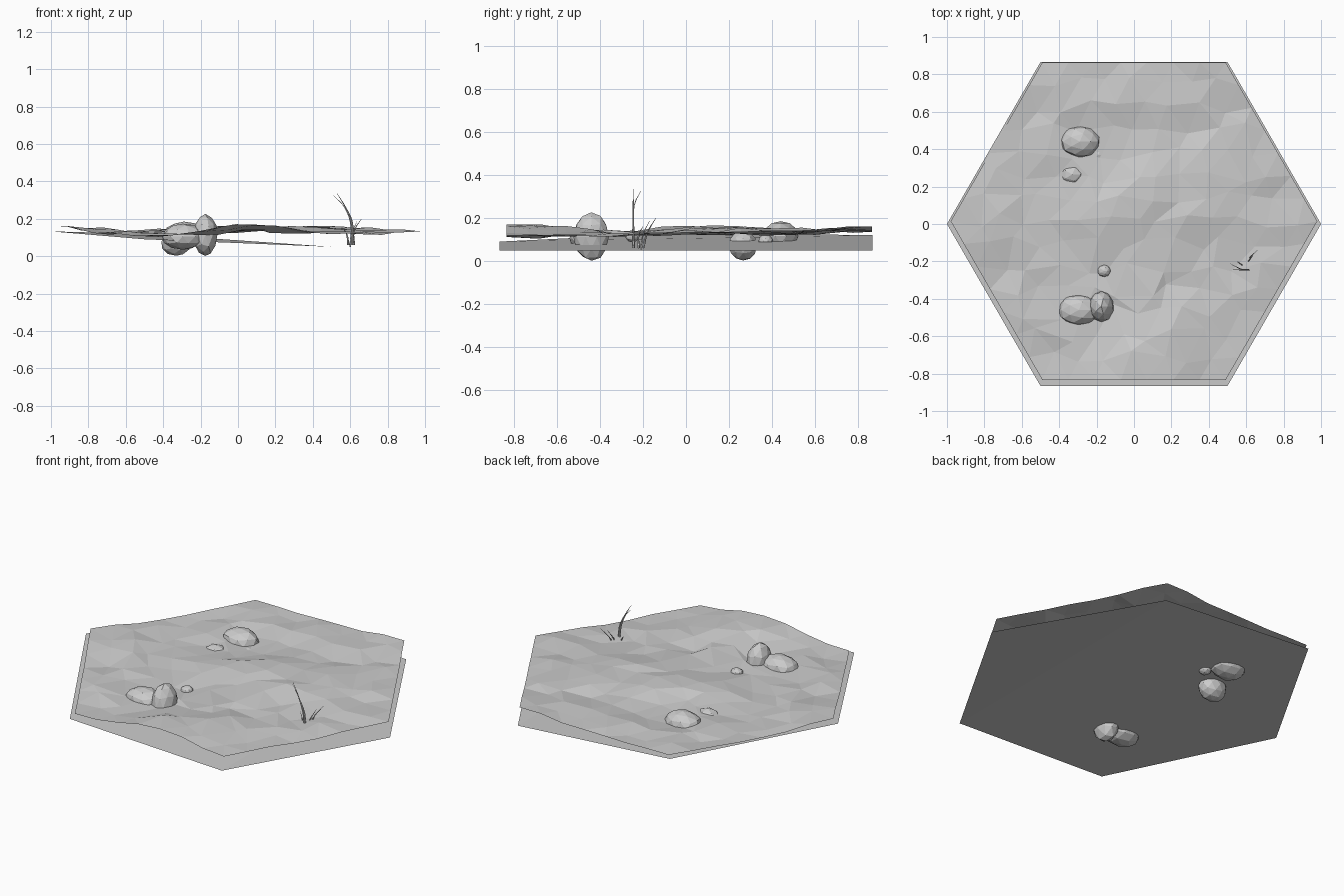
import bpy, bmesh, math, random
from mathutils import Vector

random.seed(11)
cube = bpy.data.objects.get("Cube")
if cube:
    bpy.data.objects.remove(cube, do_unlink=True)

# One plain stone colour for everything
grey = bpy.data.materials.new("plain_grey")
grey.use_nodes = True
colour = (0.6, 0.6, 0.6, 1)
grey.diffuse_color = colour
bsdf = next(n for n in grey.node_tree.nodes if n.type == 'BSDF_PRINCIPLED')
bsdf.inputs["Base Color"].default_value = colour


def add_object(name, bm):
    mesh = bpy.data.meshes.new(name)
    bm.to_mesh(mesh)
    bm.free()
    mesh.materials.append(grey)
    obj = bpy.data.objects.new(name, mesh)
    bpy.context.collection.objects.link(obj)
    return obj


def base_height(x, y):
    return 0.05 + max(0, 0.5 - x) * (0.055 + 0.017 * y)


# Thin hexagonal base sheet, flat on the right and rising to the left
bm = bmesh.new()
ring = []
for k in range(6):
    x, y = math.cos(k * math.pi / 3), math.sin(k * math.pi / 3)
    ring.append(bm.verts.new((x, y, base_height(x, y))))
for face in ((0, 1, 5), (1, 2, 4, 5), (2, 3, 4)):
    bm.faces.new([ring[k] for k in face])
add_object("base_sheet", bm)

# Hills and dips that shape the ground
hills = [(-0.98, 0, 0.165), (-0.5, -0.84, 0.11), (0.5, -0.84, 0.12),
         (0.98, 0, 0.13), (0.5, 0.86, 0.165), (-0.5, 0.86, 0.14),
         (0.1, -0.75, 0.175), (0.1, 0.1, 0.165), (-0.65, 0.3, 0.125),
         (-0.65, -0.4, 0.12), (-0.2, -0.45, 0.11), (0.2, 0.5, 0.13),
         (0.5, 0.3, 0.155), (0.5, -0.3, 0.125), (0, 0.85, 0.14),
         (0.75, 0.45, 0.135), (0.75, -0.43, 0.115), (-0.25, 0.4, 0.125)]


def ground_height(x, y):
    total = weight = 0
    for hx, hy, hz in hills:
        w = 1 / (((x - hx) ** 2 + (y - hy) ** 2) ** 1.5 + 0.002)
        total += w * hz
        weight += w
    return total / weight


# Rough triangulated ground sheet
STEPS, RADIUS = 7, 0.98
cell = RADIUS / STEPS
bm = bmesh.new()
grid = {}
for i in range(-STEPS, STEPS + 1):
    for j in range(-STEPS, STEPS + 1):
        if abs(i + j) > STEPS:
            continue
        x, y = (i + j / 2) * cell, j * cell * math.sqrt(3) / 2 + 0.015
        inside = max(abs(i), abs(j), abs(i + j)) < STEPS
        if inside:
            x += random.uniform(-0.3, 0.3) * cell
            y += random.uniform(-0.3, 0.3) * cell
        z = ground_height(x, y) + random.uniform(-0.013, 0.013) * (1 if inside else 0.3)
        grid[i, j] = bm.verts.new((x, y, max(z, base_height(x, y) + 0.005)))
for i, j in grid:
    for tri in (((i, j), (i + 1, j), (i, j + 1)),
                ((i + 1, j), (i + 1, j - 1), (i, j))):
        if all(key in grid for key in tri):
            bm.faces.new([grid[key] for key in tri])
bmesh.ops.recalc_face_normals(bm, faces=bm.faces)
if sum(f.normal.z for f in bm.faces) < 0:
    bmesh.ops.reverse_faces(bm, faces=bm.faces)
add_object("ground", bm)


# Half-buried faceted boulders and pebbles
def rock(name, centre, size):
    bm = bmesh.new()
    bmesh.ops.create_icosphere(bm, subdivisions=2, radius=1)
    for v in bm.verts:
        v.co *= random.uniform(0.95, 1.02)
        v.co = Vector(centre) + v.co * Vector(size)
    add_object(name, bm)


rock("boulder_back_large", (-0.29, 0.44, 0.116), (0.11, 0.085, 0.07))
rock("boulder_back_small", (-0.33, 0.265, 0.073), (0.085, 0.068, 0.072))
rock("boulder_front_wide", (-0.295, -0.46, 0.105), (0.115, 0.085, 0.072))
rock("boulder_front_tall", (-0.175, -0.44, 0.113), (0.067, 0.085, 0.113))
rock("pebble_front", (-0.16, -0.25, 0.115), (0.037, 0.033, 0.028))
rock("pebble_back", (-0.19, 0.37, 0.093), (0.035, 0.035, 0.03))


# Grass blades as thin tapered curves
def blade(name, points):
    curve = bpy.data.curves.new(name, 'CURVE')
    curve.dimensions = '3D'
    curve.bevel_depth = 0.006
    curve.bevel_resolution = 0
    curve.resolution_u = 4
    spline = curve.splines.new('BEZIER')
    spline.bezier_points.add(len(points) - 1)
    for k, (p, co) in enumerate(zip(spline.bezier_points, points)):
        p.co = co
        p.handle_left_type = p.handle_right_type = 'AUTO'
        p.radius = 1 - 0.85 * k / (len(points) - 1)
    curve.materials.append(grey)
    bpy.context.collection.objects.link(bpy.data.objects.new(name, curve))


blade("grass_tall_a", [(0.6, -0.24, 0.06), (0.605, -0.245, 0.16),
                       (0.57, -0.24, 0.26), (0.51, -0.21, 0.325)])
blade("grass_tall_b", [(0.61, -0.245, 0.06), (0.61, -0.245, 0.18),
                       (0.57, -0.245, 0.27), (0.53, -0.245, 0.335)])
blade("grass_short_a", [(0.62, -0.2, 0.06), (0.62, -0.18, 0.13), (0.66, -0.14, 0.2)])
blade("grass_short_b", [(0.6, -0.21, 0.05), (0.61, -0.2, 0.12), (0.635, -0.17, 0.185)])
blade("grass_short_c", [(0.59, -0.22, 0.06), (0.58, -0.22, 0.12), (0.55, -0.2, 0.16)])
